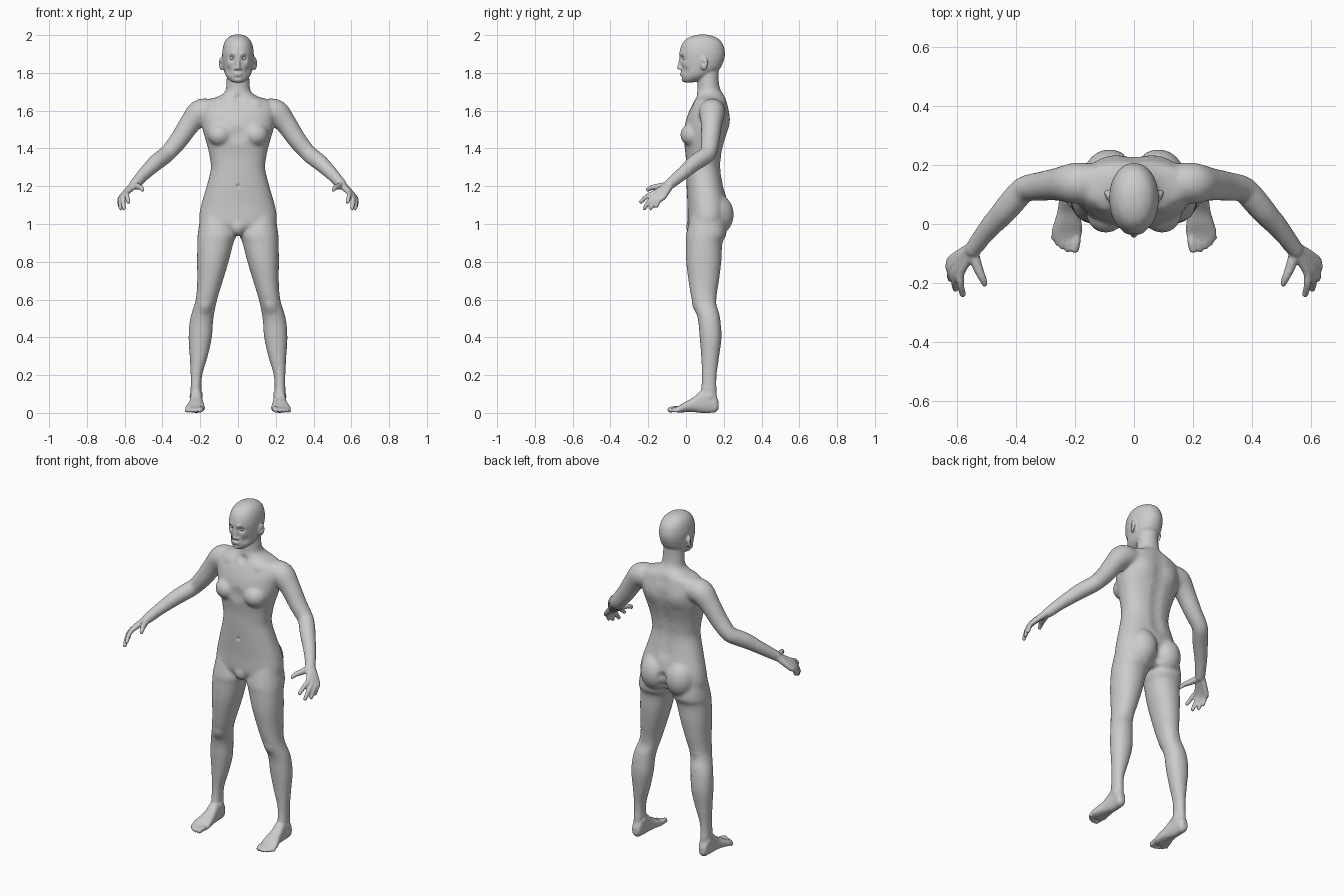
import bpy, bmesh, math
from mathutils import Vector, Matrix, kdtree

bm = bmesh.new()


def spline(rows, n=6):
    """Catmull-Rom through rows of any width."""
    out = []
    for i in range(len(rows) - 1):
        a, b = rows[max(i - 1, 0)], rows[i]
        c, d = rows[i + 1], rows[min(i + 2, len(rows) - 1)]
        for k in range(n):
            t = k / n
            out.append([0.5 * (2 * q + (r - p) * t + (2 * p - 5 * q + 4 * r - s) * t * t
                               + (3 * q - p - 3 * r + s) * t ** 3)
                        for p, q, r, s in zip(a, b, c, d)])
    return out + [list(rows[-1])]


def skin(rings):
    vs = [[bm.verts.new(p) for p in ring] for ring in rings]
    n = len(vs[0])
    for a, b in zip(vs, vs[1:]):
        for i in range(n):
            j = (i + 1) % n
            bm.faces.new((a[i], a[j], b[j], b[i]))
    bm.faces.new(vs[0][::-1])
    bm.faces.new(vs[-1])


def loft(rows, axis='Z', power=2.0, n=40):
    """Rows are (position, a0, a1, b0, b1): extents of each cross-section."""
    rings = []
    for t, a0, a1, b0, b1 in spline(rows):
        ring = []
        for k in range(n):
            ang = 2 * math.pi * k / n
            c, s = math.cos(ang), math.sin(ang)
            a = (a0 + a1) / 2 + (a1 - a0) / 2 * math.copysign(abs(c) ** (2 / power), c)
            b = (b0 + b1) / 2 + (b1 - b0) / 2 * math.copysign(abs(s) ** (2 / power), s)
            ring.append((a, b, t) if axis == 'Z' else (a, t, b))
        rings.append(ring)
    skin(rings)


def blob(center, radii, turn=0.0):
    m = Matrix.Translation(center) @ Matrix.Rotation(turn, 4, 'Z') @ Matrix.Diagonal((*radii, 1))
    bmesh.ops.create_icosphere(bm, subdivisions=4, radius=1, matrix=m)


def tube(rows, n=20):
    """Rows are (x, y, z, radius); round ends."""
    pts = spline(rows)
    rings = []
    for i, p in enumerate(pts):
        d = Vector(pts[min(i + 1, len(pts) - 1)][:3]) - Vector(pts[max(i - 1, 0)][:3])
        q = d.to_track_quat('Z', 'Y')
        rings.append([Vector(p[:3]) + q @ Vector((p[3] * math.cos(2 * math.pi * k / n),
                                                  p[3] * math.sin(2 * math.pi * k / n), 0))
                      for k in range(n)])
    skin(rings)
    for p in (rows[0], rows[-1]):
        blob(p[:3], (p[3],) * 3)


# Leg
loft([(1.06, .03, .195, .03, .2), (.95, .008, .213, .002, .214), (.9, .024, .215, 0, .193),
      (.8, .05, .217, .001, .187), (.7, .08, .216, .013, .175), (.6, .11, .224, .03, .162),
      (.5, .13, .253, .062, .181), (.4, .138, .262, .072, .188), (.3, .16, .256, .08, .176),
      (.2, .189, .251, .084, .163), (.12, .194, .251, .08, .162), (.06, .197, .25, .08, .165)],
     power=2.15)
# Foot and toes
loft([(.172, .208, .24, .02, .06), (.155, .195, .25, .003, .1), (.12, .19, .252, 0, .14),
      (.08, .188, .254, 0, .118), (.04, .183, .26, .004, .083), (0, .177, .272, .004, .06),
      (-.03, .176, .28, .002, .042), (-.055, .183, .272, .004, .03)], 'Y', 2.4)
for x0, x1, y1, r in [(.196, .201, -.083, .0155), (.221, .224, -.086, .0105), (.24, .243, -.076, .0105),
                      (.256, .259, -.063, .0105), (.267, .271, -.046, .0105)]:
    tube([(x0, -.02, .02, r), (x0, y1 * .7, .021, r), (x1, y1, r + .001, r)])
# Arm
tube([(.14, .14, 1.595, .066), (.2, .138, 1.59, .07), (.255, .135, 1.53, .057),
      (.313, .128, 1.445, .05), (.37, .118, 1.377, .045), (.405, .083, 1.348, .045),
      (.44, .042, 1.32, .043), (.495, -.02, 1.266, .035), (.545, -.085, 1.212, .028)])
# Palm, fingers and thumb
fingers = [((.545, -.09, 1.21), (.585, -.16, 1.168), (.58, -.238, 1.118)),
           ((.55, -.088, 1.21), (.602, -.154, 1.155), (.604, -.22, 1.083)),
           ((.555, -.086, 1.208), (.613, -.138, 1.147), (.621, -.187, 1.083)),
           ((.555, -.083, 1.205), (.616, -.118, 1.144), (.626, -.156, 1.096))]
for wrist, knuckle, tip in fingers:
    mid = [(a + b) / 2 + o for a, b, o in zip(knuckle, tip, (.005, -.004, .006))]
    tube([(*wrist, .019), (*knuckle, .0145), (*mid, .0125), (*tip, .011)])
tube([(.545, -.095, 1.205, .019), (.53, -.145, 1.198, .017), (.515, -.18, 1.193, .0135),
      (.504, -.202, 1.182, .012)])
# Breast, buttock, ear and nostril wing
blob((.095, .034, 1.472), (.066, .064, .062))
blob((.083, .15, 1.05), (.092, .103, .115))
blob((.088, .095, 1.85), (.01, .022, .036), -.4)
blob((.012, -.027, 1.822), (.009, .011, .008))

# Mirror all paired parts to the other side
copy = bmesh.ops.duplicate(bm, geom=bm.verts[:] + bm.edges[:] + bm.faces[:])['geom']
for g in copy:
    if isinstance(g, bmesh.types.BMVert):
        g.co.x *= -1


def central(rows, power):
    loft([(z, -w, w, y0, y1) for z, w, y0, y1 in rows], 'Z', power, 56)


# Torso
central([(1.7, .066, .06, .187), (1.675, .105, .055, .205), (1.65, .175, .043, .216),
         (1.6, .2, .018, .228), (1.55, .195, 0, .23), (1.5, .187, -.01, .223), (1.45, .173, -.012, .209),
         (1.4, .159, -.006, .195), (1.35, .149, -.001, .187), (1.29, .144, 0, .184),
         (1.2, .166, .003, .199), (1.1, .195, .008, .222), (1.03, .206, .008, .222),
         (.99, .19, .012, .2), (.96, .09, .03, .17)], 2.3)
blob((0, .05, .985), (.045, .05, .05))
# Neck
central([(1.85, .055, .06, .175), (1.8, .058, .06, .173), (1.75, .061, .062, .174),
         (1.71, .066, .06, .183), (1.67, .085, .058, .207), (1.63, .1, .05, .21)], 2.0)
# Head
central([(2.003, .012, .075, .105), (1.997, .036, .04, .135), (1.98, .06, .003, .172),
         (1.95, .076, -.022, .196), (1.91, .083, -.034, .206), (1.88, .083, -.033, .204),
         (1.85, .081, -.027, .194), (1.82, .076, -.024, .178), (1.79, .067, -.024, .14),
         (1.77, .054, -.022, .105), (1.755, .036, -.016, .06), (1.749, .018, -.006, .035)], 2.1)
# Nose and lips
tube([(0, -.025, 1.89, .009), (0, -.03, 1.855, .0095), (0, -.036, 1.828, .0115)])
blob((0, -.021, 1.797), (.024, .012, .006))
blob((0, -.02, 1.786), (.021, .012, .006))
bmesh.ops.recalc_face_normals(bm, faces=bm.faces[:])

# Fuse all parts into one skin
mesh = bpy.data.meshes.new("body")
bm.to_mesh(mesh)
bm.free()
body = bpy.data.objects.new("body", mesh)
bpy.context.collection.objects.link(body)
bpy.context.view_layer.objects.active = body
body.select_set(True)
remesh = body.modifiers.new("fuse", 'REMESH')
remesh.mode = 'VOXEL'
remesh.voxel_size = .0055
bpy.ops.object.convert(target='MESH')

# Soften: strongly on trunk and limbs, lightly on hands, feet and face
trunk = body.vertex_groups.new(name="trunk")
trunk.add([v.index for v in body.data.vertices
           if abs(v.co.x) < .5 and .13 < v.co.z < 1.73], 1.0, 'REPLACE')
for group, count in (("trunk", 30), ("", 3)):
    soft = body.modifiers.new("soften", 'SMOOTH')
    soft.factor = .5
    soft.iterations = count
    soft.vertex_group = group
bpy.ops.object.convert(target='MESH')

# Sculpt strokes: (centre, radius, push)
strokes = [((.032, -.022, 1.878), .025, (0, .013, 0)),    # eye sockets
           ((.026, -.03, 1.9), .02, (0, -.004, 0)),       # brows
           ((.047, -.005, 1.848), .03, (.002, -.004, 0)),  # cheekbones
           ((.05, -.0, 1.81), .03, (-.003, .003, 0)),     # hollow cheeks
           ((0, -.022, 1.775), .015, (0, .004, 0)),       # under the lip
           ((0, -.018, 1.76), .02, (0, -.004, 0)),        # chin
           ((.1, .09, 1.852), .014, (-.008, 0, 0)),       # ear bowls
           ((0, .055, 1.66), .035, (0, .01, 0)),          # throat notch
           ((.1, .045, 1.645), .04, (0, -.005, .002)),    # collarbones
           ((.09, .22, 1.54), .08, (0, .008, 0)),         # shoulder blades
           ((0, -.01, 1.47), .06, (0, .008, 0)),          # breastbone
           ((0, .003, 1.2), .016, (0, .007, 0)),          # navel
           ((0, .225, 1.05), .045, (0, -.014, 0)),        # buttock cleft
           ((0, .215, 1.0), .045, (0, -.014, 0)),
           ((.167, .045, .56), .05, (0, -.007, 0)),       # kneecaps
           ((.17, .165, .57), .05, (0, -.004, 0)),        # backs of knees
           ((.188, .12, .1), .025, (-.005, 0, 0)),        # inner ankles
           ((.252, .13, .09), .025, (.005, 0, 0))]        # outer ankles
strokes += [((0, .2, 1.2 + .06 * i), .06, (0, -.006, 0)) for i in range(8)]  # spine groove
verts = body.data.vertices
tree = kdtree.KDTree(len(verts))
for v in verts:
    tree.insert(v.co, v.index)
tree.balance()
for c, r, push in strokes:
    for s in ((1, -1) if c[0] else (1,)):
        flip = Vector((s, 1, 1))
        for _, i, d in tree.find_range(Vector(c) * flip, r):
            verts[i].co += Vector(push) * flip * (1 - (d / r) ** 2) ** 2
body.data.shade_smooth()

# Eyes
for s, side in ((1, "left"), (-1, "right")):
    bpy.ops.mesh.primitive_uv_sphere_add(segments=20, ring_count=12, radius=.012,
                                         location=(.032 * s, -.006, 1.878))
    eye = bpy.context.object
    eye.name = side + "_eye"
    eye.data.shade_smooth()
